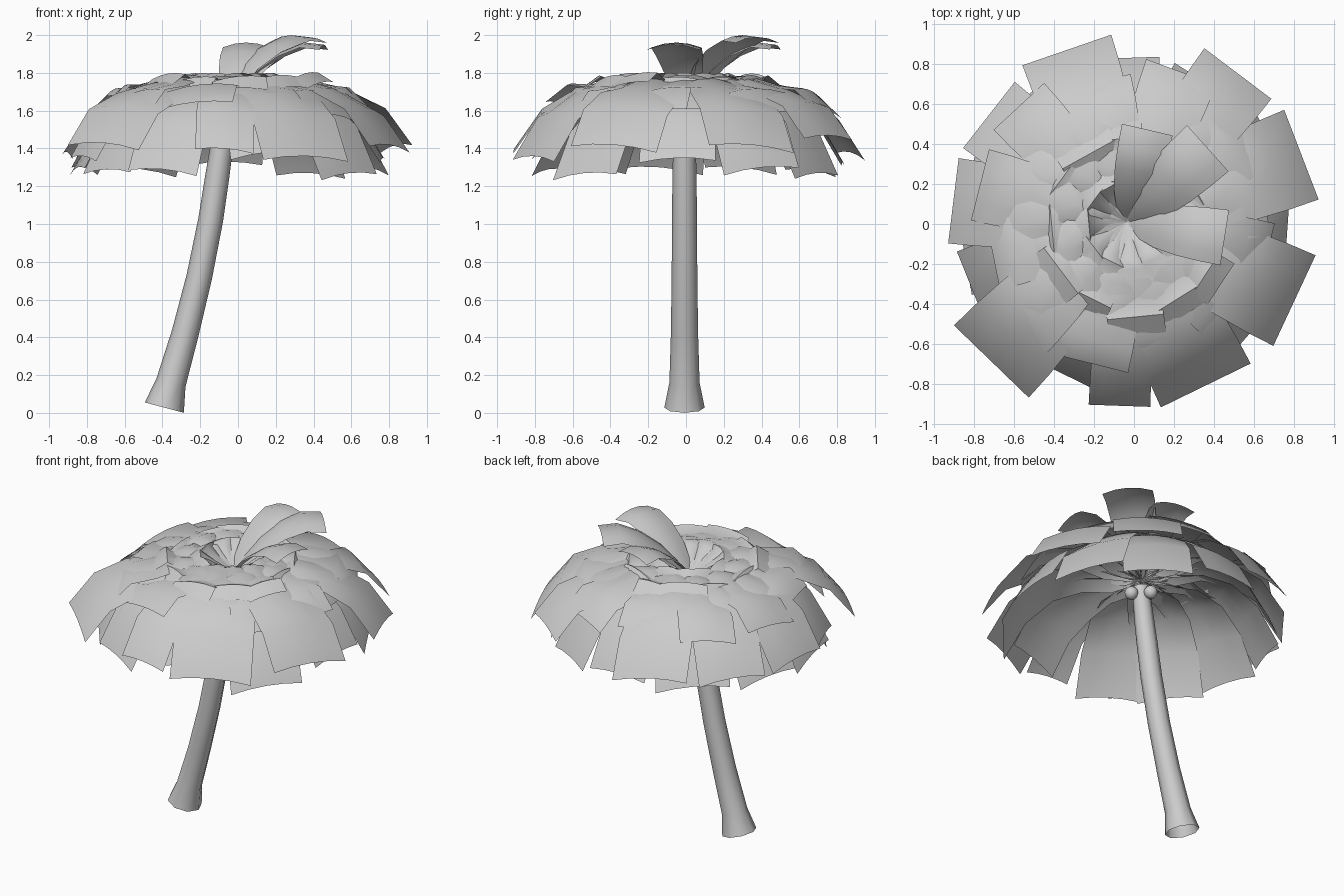
import bpy, bmesh, math, random
from mathutils import Vector

if "Cube" in bpy.data.objects:
    bpy.data.objects.remove(bpy.data.objects["Cube"])

random.seed(4)
ROOT = Vector((-0.04, 0.01, 0))


def make_object(name, bm, angle=50):
    me = bpy.data.meshes.new(name)
    bm.to_mesh(me)
    bm.free()
    ob = bpy.data.objects.new(name, me)
    bpy.context.collection.objects.link(ob)
    bpy.ops.object.select_all(action='DESELECT')
    ob.select_set(True)
    bpy.context.view_layer.objects.active = ob
    bpy.ops.object.shade_smooth_by_angle(angle=math.radians(angle))
    return ob


def loft(bm, rings, closed):
    for a, b in zip(rings, rings[1:]):
        n = len(a)
        for i in range(n if closed else n - 1):
            j = (i + 1) % n
            bm.faces.new((a[i], a[j], b[j], b[i]))


# Curved trunk, open below: rings square to the path (x, z, radius)
path = [(-0.39, 0.028, 0.107), (-0.355, 0.16, 0.08), (-0.28, 0.42, 0.072),
        (-0.205, 0.72, 0.068), (-0.145, 1.02, 0.066), (-0.11, 1.25, 0.064),
        (-0.085, 1.42, 0.06), (-0.06, 1.62, 0.052)]
bm = bmesh.new()
rings = []
for k, (x, z, r) in enumerate(path):
    p, q = path[max(k - 1, 0)], path[min(k + 1, len(path) - 1)]
    t = Vector((q[0] - p[0], 0, q[1] - p[1])).normalized()
    side = Vector((t.z, 0, -t.x))
    rings.append([bm.verts.new(Vector((x, 0, z)) + side * r * math.cos(a) + Vector((0, -0.008 + r * math.sin(a), 0)))
                  for a in [i * math.tau / 8 for i in range(8)]])
loft(bm, rings, True)
make_object("trunk", bm)


def leaf(bm, angle, profile, width, skew=0.0):
    """Arched strip along a profile of (radius, height, width fraction, edge droop)."""
    a = math.radians(angle)
    out = Vector((math.cos(a), math.sin(a), 0))
    across = Vector((-out.y, out.x, 0))
    rows = []
    for r, z, f, droop in profile:
        w = width * f / 2
        rows.append([bm.verts.new(ROOT + out * r + across * (u * w)
                                  + Vector((0, 0, z - droop * w * u * u + skew * u * w)))
                     for u in (-1, -0.5, 0, 0.5, 1)])
    loft(bm, rows, False)


def drooping(R, tip, crest):
    # Folded down at the stalk, flattening towards the tip
    return [(0.0, 1.66, 0.06, 0.8), (0.08, 1.715, 0.35, 0.8), (0.18, crest - 0.015, 0.58, 0.5),
            (0.42 * R, crest, 0.78, 0.25), (0.64 * R, crest - 0.05, 0.92, 0.17),
            (0.84 * R, crest * 0.5 + tip * 0.5 + 0.025, 0.98, 0.12), (R, tip, 1.0, 0.1)]


def tilted(amount):
    return random.uniform(-amount, amount)


# Large outer leaves: angle, reach, width, tip height
outer = [(226, 0.97, 0.52, 1.43), (268, 0.92, 0.31, 1.40), (296, 0.91, 0.50, 1.36),
         (335, 0.93, 0.50, 1.42), (21, 0.94, 0.48, 1.42), (53, 0.93, 0.42, 1.47),
         (109, 0.91, 0.47, 1.38), (142, 0.87, 0.42, 1.36), (173, 0.87, 0.43, 1.38),
         (202, 0.84, 0.36, 1.36)]
bm = bmesh.new()
for ang, R, w, tip in outer:
    leaf(bm, ang, drooping(R, tip, 1.77), w, tilted(0.1))
make_object("outer_leaves", bm)

# Steep lower ring closing the skirt: angle, tip height
lower = [(244, 1.29), (284, 1.38), (319, 1.27), (356, 1.35), (28, 1.30), (58, 1.27),
         (92, 1.33), (126, 1.29), (160, 1.30), (190, 1.30), (217, 1.29)]
bm = bmesh.new()
for ang, tip in lower:
    leaf(bm, ang, drooping(random.uniform(0.80, 0.84), tip, 1.73),
         random.uniform(0.38, 0.46), tilted(0.12))
make_object("lower_leaves", bm)

# Upper tier, lifted clear of the leaves below
bm = bmesh.new()
for i in range(12):
    leaf(bm, i * 30 + 12 + tilted(7),
         drooping(random.uniform(0.68, 0.80), random.uniform(1.58, 1.65), 1.785),
         random.uniform(0.34, 0.42), tilted(0.15))
make_object("upper_leaves", bm)

# Small leaves round the heart of the crown
bm = bmesh.new()
for i in range(12):
    leaf(bm, i * 30 + tilted(7),
         drooping(random.uniform(0.42, 0.58), random.uniform(1.70, 1.75), 1.80),
         random.uniform(0.24, 0.32), tilted(0.15))
make_object("inner_leaves", bm)

# Three young leaves standing above the crown
young = [(0.0, 1.65, 0.1), (0.07, 1.75, 0.5), (0.16, 1.85, 0.75),
         (0.28, 1.94, 0.9), (0.40, 1.99, 0.97), (0.51, 1.98, 1.0)]
bm = bmesh.new()
for ang, s, w, lift in [(77, 0.93, 0.26, -0.03), (42, 1.08, 0.31, 0.01), (-9, 0.98, 0.28, -0.03)]:
    leaf(bm, ang, [(r * s, z + lift * f, f, 0.2) for r, z, f in young], w)
make_object("young_leaves", bm)

# Coconuts around the trunk top
for i, ang in enumerate((-15, 105, 225)):
    a = math.radians(ang)
    bm = bmesh.new()
    bmesh.ops.create_uvsphere(bm, u_segments=12, v_segments=8, radius=0.042)
    bmesh.ops.translate(bm, verts=bm.verts,
                        vec=(-0.06 + 0.068 * math.cos(a), 0.068 * math.sin(a), 1.56))
    make_object(f"coconut_{i + 1}", bm)
